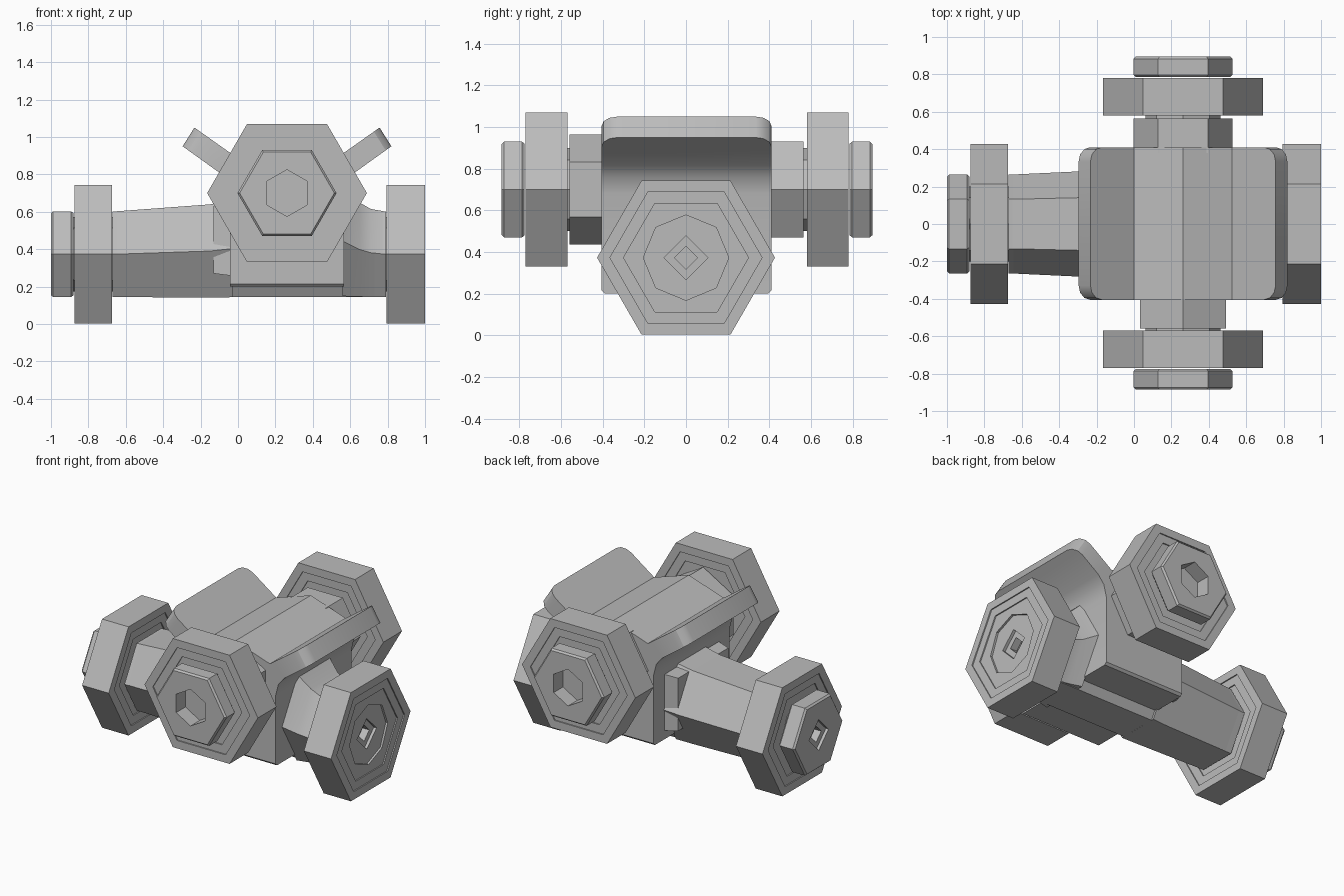
import bpy, bmesh, math
from mathutils import Vector

old = bpy.data.objects.get("Cube")
if old:
    bpy.data.objects.remove(old, do_unlink=True)

metal = bpy.data.materials.new("grey_metal")
metal.use_nodes = True
GREY = (0.5, 0.5, 0.5, 1)
metal.diffuse_color = GREY
metal.node_tree.nodes["Principled BSDF"].inputs["Base Color"].default_value = GREY

RUN_Z = 0.373            # height of the long pipe along x
CROSS = (0.262, 0.70)    # x and z of the cross pipe along y
PIPE_R, FLANGE_R = 0.265, 0.427


def finish(name, bm):
    bmesh.ops.recalc_face_normals(bm, faces=bm.faces)
    mesh = bpy.data.meshes.new(name)
    bm.to_mesh(mesh)
    bm.free()
    mesh.materials.append(metal)
    ob = bpy.data.objects.new(name, mesh)
    bpy.context.collection.objects.link(ob)
    return ob


def lathe(name, axis, sections, sides=6, turn=0):
    """Loft of polygons along a pipe axis; a section is (position, radius, lift)."""
    bm = bmesh.new()
    rings = []
    for pos, r, *lift in sections:
        ring = []
        for i in range(sides):
            a = math.radians(turn) + math.tau * i / sides
            u, w = r * math.cos(a), r * math.sin(a) + (lift[0] if lift else 0)
            if axis == "x":
                co = (pos, u, RUN_Z + w)
            else:
                co = (CROSS[0] + u, pos, CROSS[1] + w)
            ring.append(bm.verts.new(co))
        rings.append(ring)
    for a, b in zip(rings, rings[1:]):
        for i in range(sides):
            j = (i + 1) % sides
            bm.faces.new((a[i], a[j], b[j], b[i]))
    bm.faces.new(rings[0])
    bm.faces.new(rings[-1])
    return finish(name, bm)


def cut(ob, cutter):
    """Apply a boolean difference and drop the cutter."""
    mod = ob.modifiers.new("socket", "BOOLEAN")
    mod.operation = "DIFFERENCE"
    mod.solver = "EXACT"
    mod.object = cutter
    graph = bpy.context.evaluated_depsgraph_get()
    mesh = bpy.data.meshes.new_from_object(ob.evaluated_get(graph))
    ob.modifiers.clear()
    ob.data = mesh
    bpy.data.objects.remove(cutter, do_unlink=True)


def flange(name, axis, inner, outer):
    """Hexagonal flange with shallow stepped faces."""
    s = 0.008 if outer > inner else -0.008
    return lathe(name, axis, [
        (inner + 2 * s, 0.3), (inner + s, 0.3), (inner + s, 0.365), (inner, 0.365),
        (inner, FLANGE_R), (outer, FLANGE_R), (outer, 0.365), (outer - s, 0.365),
        (outer - s, 0.3), (outer - 2 * s, 0.3)])


def cap(name, axis, inner, outer):
    """Hexagonal nut with a chamfered rim."""
    s = 0.012 if outer > inner else -0.012
    return lathe(name, axis, [(inner, PIPE_R - 0.012), (inner + s, PIPE_R),
                              (outer - s, PIPE_R), (outer, PIPE_R - 0.012)])


def socket(ob, axis, face, depth, r, sides, turn=0):
    """Sink a polygonal hole into the face of a part."""
    out = math.copysign(0.05, face)
    inward = math.copysign(depth, face)
    cut(ob, lathe("cutter", axis, [(face + out, r), (face - inward, r)], sides, turn))


# Long pipe, flared where it meets the body
lathe("long_pipe", "x", [(-0.67, PIPE_R), (0.79, PIPE_R)])
lathe("right_flare", "x", [(-0.66, 0.264), (-0.15, 0.288, 0.017), (-0.03, 0.30, 0.03)])
lathe("left_flare", "x", [(0.785, 0.264), (0.71, 0.27, 0.008), (0.65, 0.29, 0.025),
                          (0.56, 0.34, 0.07)])
lathe("long_core", "x", [(-0.9, 0.2), (0.9, 0.2)], 8)

# Right end: flange and nut with a stepped diamond socket
flange("right_flange", "x", -0.675, -0.875)
nut = cap("right_nut", "x", -0.88, -1.0)
socket(nut, "x", -1.0, 0.02, 0.105, 4)
socket(nut, "x", -1.0, 0.08, 0.055, 4)

# Left end: flange with a sunken octagon and diamond socket
end = flange("left_flange", "x", 0.795, 1.0)
socket(end, "x", 1.0, 0.03, 0.205, 8)
socket(end, "x", 1.0, 0.05, 0.105, 4)
socket(end, "x", 1.0, 0.11, 0.055, 4)

# Cross pipe: the front neck is turned so that an edge points up
lathe("front_neck", "y", [(-0.56, PIPE_R), (-0.38, PIPE_R)], turn=30)
lathe("back_neck", "y", [(0.38, PIPE_R), (0.565, PIPE_R)])
lathe("cross_core", "y", [(-0.6, 0.2), (0.6, 0.2)], 8)
for side, sign in (("front", -1), ("back", 1)):
    shift = 0.005
    flange(side + "_flange", "y", sign * 0.575 + shift, sign * 0.775 + shift)
    face = sign * 0.89 + shift
    nut = cap(side + "_nut", "y", sign * 0.78 + shift, face)
    socket(nut, "y", face, 0.1, 0.125, 6, 30)

# Body: one half of the profile mirrored, with a winged top
half = [(0.305, 0.2), (0.305, 0.68), (0.325, 0.76), (0.37, 0.815), (0.558, 0.95),
        (0.495, 1.05), (0.29, 0.905), (0.262, 0.885)]
profile = half + [(0, 0.97)] + [(-u, z) for u, z in reversed(half)]
bm = bmesh.new()
bottom = bm.faces.new([bm.verts.new((CROSS[0] + u, -0.405, z)) for u, z in profile])
geo = bmesh.ops.extrude_face_region(bm, geom=[bottom])["geom"]
bmesh.ops.translate(bm, vec=Vector((0, 0.815, 0)),
                    verts=[v for v in geo if isinstance(v, bmesh.types.BMVert)])


def across(e):
    return abs(e.verts[0].co.y - e.verts[1].co.y) < 0.01


# Round the wing corners, then ease the lower end edges
tips = [e for e in bm.edges if across(e)
        and all(v.co.z > 0.94 and abs(v.co.x - CROSS[0]) > 0.4 for v in e.verts)]
bmesh.ops.bevel(bm, geom=tips, offset=0.075, segments=3, profile=0.5, affect="EDGES")
feet = [e for e in bm.edges if across(e) and all(v.co.z < 0.21 for v in e.verts)]
bmesh.ops.bevel(bm, geom=feet, offset=0.015, segments=1, affect="EDGES")
finish("body", bm)

# Collar between the body and the right-hand pipe
bm = bmesh.new()
bmesh.ops.create_cube(bm, size=1)
for v in bm.verts:
    outer = v.co.x < 0
    v.co = (-0.13 if outer else 0.1, v.co.y * (0.54 if outer else 0.66),
            0.45 + v.co.z * (0.36 if outer else 0.42))
finish("collar", bm)

# Smooth shading on gentle curves, sharp on the facets
for ob in bpy.context.collection.objects:
    ob.select_set(ob.type == "MESH" and ob.name in ("body", "left_flare"))
bpy.context.view_layer.objects.active = bpy.data.objects["body"]
bpy.ops.object.shade_smooth_by_angle(angle=math.radians(30))
